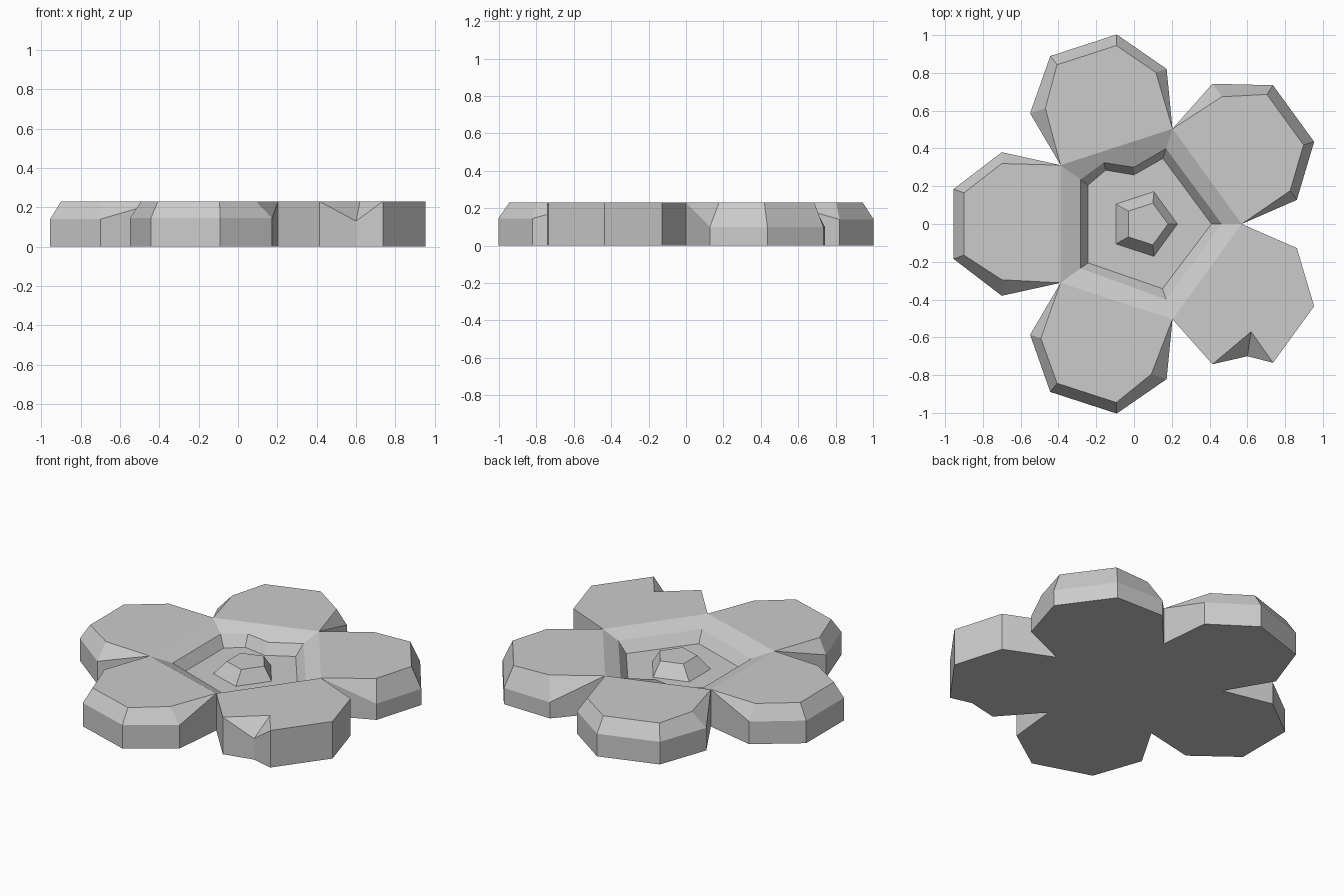
import bpy, bmesh
from math import radians
from mathutils import Matrix, Vector

if "Cube" in bpy.data.objects:
    bpy.data.objects.remove(bpy.data.objects["Cube"])

TOP, LEDGE, FLOOR = 0.23, 0.185, 0.12
CENTRE = 0.04


def polar(r, t, deg, z):
    """Point r along and t across a ray at the given angle from the flower centre."""
    p = Matrix.Rotation(radians(deg), 3, 'Z') @ Vector((r, t, z))
    return p + Vector((CENTRE, 0, 0))


def at_z(p, z):
    return Vector((p[0], p[1], z))


def make_object(name, faces):
    bm = bmesh.new()
    for pts in faces:
        bm.faces.new([bm.verts.new(p) for p in pts])
    bmesh.ops.remove_doubles(bm, verts=bm.verts, dist=1e-4)
    bmesh.ops.recalc_face_normals(bm, faces=bm.faces)
    mesh = bpy.data.meshes.new(name)
    bm.to_mesh(mesh)
    bm.free()
    obj = bpy.data.objects.new(name, mesh)
    bpy.context.collection.objects.link(obj)


def band(lower, upper, closed=False):
    """Quads joining two rows of points."""
    n = len(lower)
    return [[lower[i], lower[(i + 1) % n], upper[(i + 1) % n], upper[i]]
            for i in range(n if closed else n - 1)]


# Petal outline and its inset top edge, in the frame of one petal
OUTLINE = [(.74, -.38), (.995, -.185), (.995, .185), (.74, .38)]
INSET = [(.74, -.32), (.94, -.165), (.94, .165), (.74, .295)]
SHOULDER = [0.10, 0.14, 0.14, 0.145]      # bevel heights of the four bevelled petals

valleys = [polar(.53, 0, 72 * k, TOP) for k in range(5)]
faces, base = [], []

# Four bevelled petals
for k, z in enumerate(SHOULDER):
    deg, a, b = 36 + 72 * k, valleys[k], valleys[(k + 1) % 5]
    side = [polar(r, t, deg, z) for r, t in OUTLINE]
    rim = [polar(r, t, deg, TOP) for r, t in INSET]
    row = [a] + side + [b]
    foot = [at_z(p, 0) for p in row]
    faces += band(foot, row) + band(side, rim)
    faces += [[a, side[0], rim[0]], [side[-1], b, rim[-1]], [a] + rim + [b]]
    base += foot[:-1]

# Straight-sided petal with a chipped edge
a, b = valleys[4], valleys[0]
side = [polar(r, t, 324, TOP) for r, t in OUTLINE]
chip_low, chip_in = Vector((.60, -.70, .13)), Vector((.62, -.57, TOP))
row = [a, side[0], chip_low] + side[1:] + [b]
foot = [at_z(p, 0) for p in row]
faces += band(foot, row)
faces += [[side[0], chip_low, chip_in], [chip_low, side[1], chip_in],
          [a, side[0], chip_in] + side[1:] + [b]]
base += foot[:-1]
faces.append(base[::-1])

# Sunken dish: sloping collar, steep wall with a jog at the back, flat floor
ledge = [polar(r, 0, 72 * k, LEDGE) for k, r in enumerate((.425, .42, .40, .40, .42))]
floor = [polar(r, 0, 72 * k, FLOOR) for k, r in enumerate((.37, .365, .35, .35, .36))]
ledge[2:2] = [Vector((0, .30, LEDGE)), Vector((-.16, .325, LEDGE))]
floor[2:2] = [Vector((0, .26, FLOOR)), Vector((-.15, .285, FLOOR))]
corners = [0, 1, 4, 5, 6, 7]
for k in range(5):
    span = [ledge[i % 7] for i in range(corners[k], corners[k + 1] + 1)]
    faces.append([valleys[k], valleys[(k + 1) % 5]] + span[::-1])
faces += band(floor, ledge, True) + [floor]
make_object("flower_body", faces)

# Raised five-sided flower centre
lower = [polar(.18, 0, 72 * k, FLOOR) + Vector((.01, 0, 0)) for k in range(5)]
upper = [polar(.116, 0, 72 * k, .20) + Vector((.024, 0, 0)) for k in range(5)]
make_object("flower_centre", band(lower, upper, True) + [upper, lower[::-1]])
